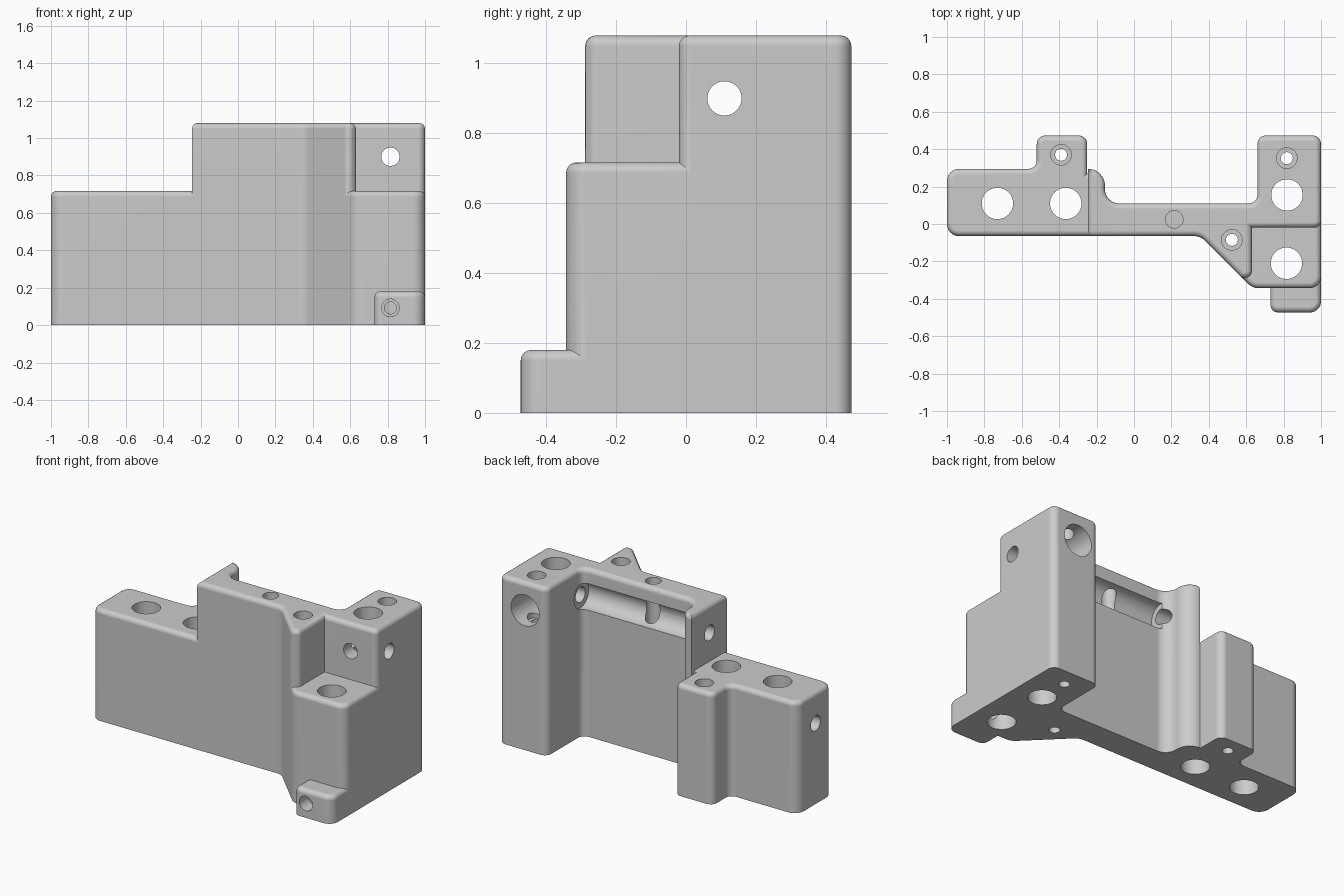
import bpy
import bmesh
import math
from mathutils import Vector, Matrix

cube = bpy.data.objects.get("Cube")
if cube:
    bpy.data.objects.remove(cube)

grey = bpy.data.materials.new("plain grey")
grey.use_nodes = True
grey.diffuse_color = (0.6, 0.6, 0.6, 1)
grey.node_tree.nodes["Principled BSDF"].inputs["Base Color"].default_value = (0.6, 0.6, 0.6, 1)


def fillet(corners, steps=8):
    """Turn (x, y, radius) corners into an outline with rounded corners."""
    outline = []
    for i, (x, y, r) in enumerate(corners):
        p = Vector((x, y, 0))
        if r == 0:
            outline.append(p)
            continue
        a = (Vector((*corners[i - 1][:2], 0)) - p).normalized()
        b = (Vector((*corners[(i + 1) % len(corners)][:2], 0)) - p).normalized()
        half = a.angle(b) / 2
        centre = p + (a + b).normalized() * r / math.sin(half)
        tangent = r / math.tan(half)
        start, end = p + a * tangent - centre, p + b * tangent - centre
        for k in range(steps + 1):
            outline.append(centre + start.lerp(end, k / steps).normalized() * r)
    return outline


def to_object(bm, name):
    bmesh.ops.recalc_face_normals(bm, faces=bm.faces)
    mesh = bpy.data.meshes.new(name)
    bm.to_mesh(mesh)
    bm.free()
    mesh.materials.append(grey)
    obj = bpy.data.objects.new(name, mesh)
    bpy.context.collection.objects.link(obj)
    return obj


def prism(name, corners, height, edge=0.03):
    """Extrude an outline up from the ground and round its top edge."""
    bm = bmesh.new()
    base = bm.faces.new([bm.verts.new(p) for p in fillet(corners)])
    grown = bmesh.ops.extrude_face_region(bm, geom=[base], use_keep_orig=True)["geom"]
    bmesh.ops.translate(bm, vec=(0, 0, height),
                        verts=[g for g in grown if isinstance(g, bmesh.types.BMVert)])
    bmesh.ops.recalc_face_normals(bm, faces=bm.faces)
    if edge:
        rim = [e for e in bm.edges if all(v.co.z > height - 0.001 for v in e.verts)]
        bmesh.ops.bevel(bm, geom=rim, offset=edge, segments=4, profile=0.5,
                        affect='EDGES', clamp_overlap=False)
    return to_object(bm, name)


def rod(axis, centre, radius, start, end):
    """Cylinder along an axis; centre holds the other two coordinates in order."""
    bm = bmesh.new()
    bmesh.ops.create_cone(bm, cap_ends=True, segments=40, radius1=radius,
                          radius2=radius, depth=end - start)
    place = list(centre)
    place.insert("XYZ".index(axis), (start + end) / 2)
    turn = {"X": Matrix.Rotation(math.pi / 2, 4, "Y"),
            "Y": Matrix.Rotation(math.pi / 2, 4, "X"),
            "Z": Matrix.Identity(4)}[axis]
    bmesh.ops.transform(bm, matrix=Matrix.Translation(place) @ turn, verts=bm.verts)
    return to_object(bm, "hole_cutter")


def combine(target, other, operation):
    mod = target.modifiers.new("join", 'BOOLEAN')
    mod.operation = operation
    mod.solver = 'EXACT'
    mod.object = other
    bpy.context.view_layer.objects.active = target
    bpy.ops.object.modifier_apply(modifier=mod.name)
    bpy.data.objects.remove(other)


FRONT, BACK, STEP, TOP = -0.065, 0.473, 0.717, 1.08

# Tall part: curved column, thin web, diagonal rib and right-hand tower
body = prism("bracket_body", [
    (-0.5, FRONT, 0), (0.355, FRONT, 0.08), (0.63, -0.34, 0.036),
    (0.63, -0.02, 0), (1, -0.02, 0.035), (1, BACK, 0.045), (0.66, BACK, 0.045),
    (0.66, 0.11, 0.045), (-0.155, 0.11, 0.075), (-0.155, 0.295, 0.09),
    (-0.5, 0.295, 0)], TOP)

# Trim its left end to a flat face with a rounded top edge
trim = prism("end_cutter", [
    (-0.7, -0.1, 0), (-0.245, -0.1, 0), (-0.245, TOP + 0.001, 0.03),
    (-0.15, TOP + 0.001, 0), (-0.15, 1.2, 0), (-0.7, 1.2, 0)], 1.2, edge=0)
trim.data.transform(Matrix.Translation((0, 0.6, 0)) @ Matrix.Rotation(math.pi / 2, 4, "X"))
combine(body, trim, 'DIFFERENCE')

# Low side block with its rear tab
side_block = prism("side_block", [
    (-1, FRONT, 0.065), (-0.185, FRONT, 0), (-0.185, 0.27, 0),
    (-0.25, 0.27, 0), (-0.25, BACK, 0.045), (-0.52, BACK, 0.045),
    (-0.52, 0.295, 0.045), (-1, 0.295, 0.065)], STEP)

# Low front block under the step
front_block = prism("front_block", [
    (0.4, -0.11, 0), (0.633, -0.343, 0.08), (1, -0.343, 0.06),
    (1, 0.09, 0), (0.4, 0.09, 0)], STEP)

# Small foot at the front
foot = prism("foot", [
    (0.73, -0.473, 0.04), (1, -0.473, 0.06), (1, -0.25, 0), (0.73, -0.25, 0)],
    0.18)

for part in (side_block, front_block, foot):
    combine(body, part, 'UNION')

cutters = []
# Wide vertical through holes
for centre in ((-0.73, 0.11), (-0.365, 0.11), (0.818, 0.155), (0.815, -0.21)):
    cutters.append(("Z", centre, 0.084, -0.1, 1.2))
# Counterbored vertical screw holes
for centre, top in (((-0.39, 0.37), STEP), ((0.817, 0.352), TOP), ((0.523, -0.085), TOP)):
    cutters.append(("Z", centre, 0.032, -0.1, 1.2))
    cutters.append(("Z", centre, 0.055, top - 0.3, 1.2))
cutters += [
    # Blind hole in the web
    ("Z", (0.215, 0.025), 0.047, TOP - 0.3, 1.2),
    # Long sideways hole and the groove it opens into
    ("X", (0.11, 0.9), 0.049, -0.4, 1.1),
    ("X", (0.11, 0.9), 0.085, -0.11, 0.675),
    # Sideways hole in the low block
    ("X", (0.11, 0.52), 0.049, -1.1, -0.37),
    # Front to back hole with wide rear bore
    ("Y", (0.815, 0.9), 0.049, -0.1, 0.6),
    ("Y", (0.815, 0.9), 0.1, 0.25, 0.6),
    # Hole in the foot
    ("Y", (0.815, 0.092), 0.032, -0.6, -0.25),
    ("Y", (0.815, 0.092), 0.047, -0.6, -0.38),
]
for cutter in cutters:
    combine(body, rod(*cutter), 'DIFFERENCE')

# Smooth rounded surfaces, crisp edges and flat planes
bpy.ops.object.select_all(action='DESELECT')
body.select_set(True)
bpy.context.view_layer.objects.active = body
bpy.ops.object.shade_smooth_by_angle(angle=math.radians(30))
weights = body.modifiers.new("even_shading", 'WEIGHTED_NORMAL')
weights.keep_sharp = True
